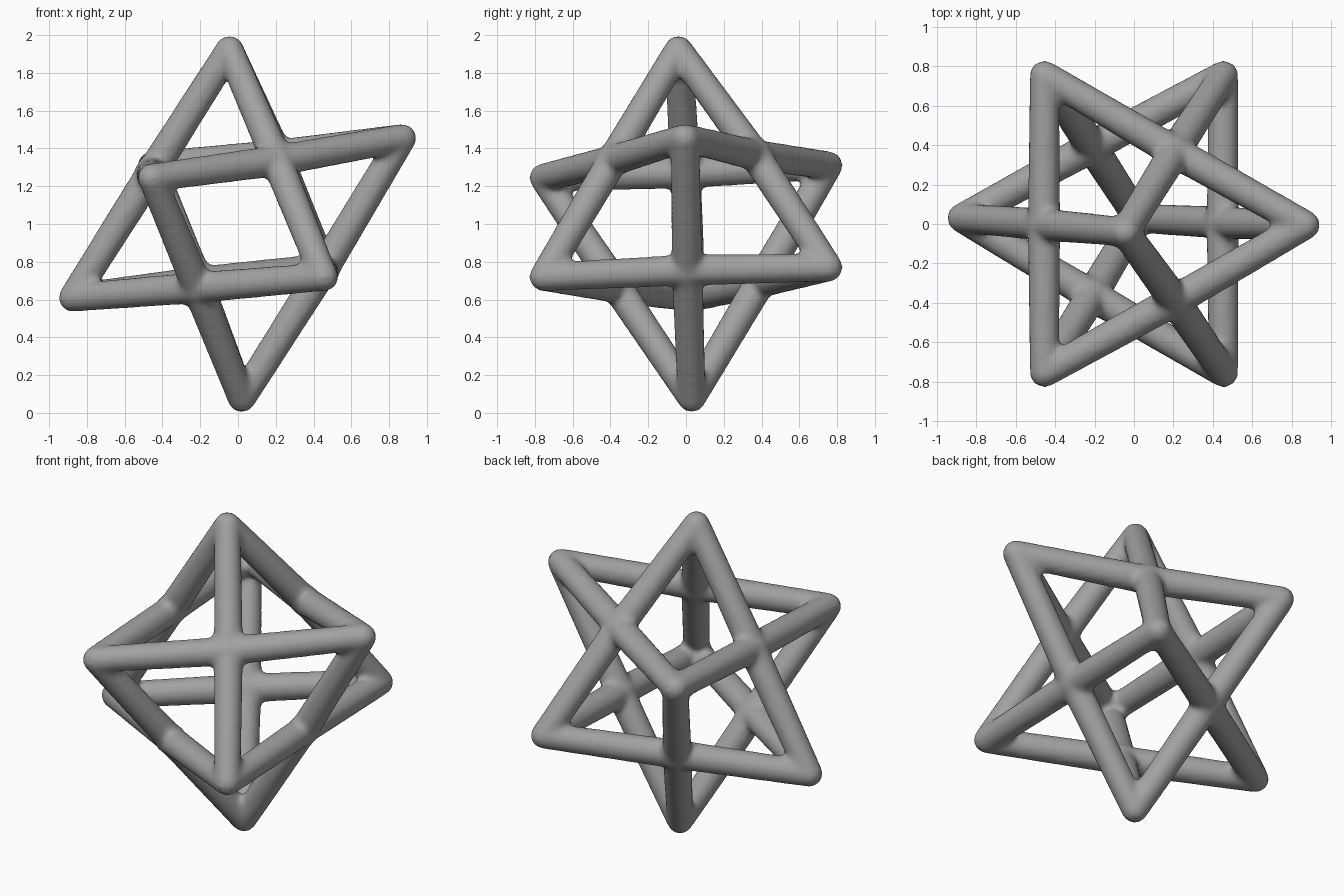
import bpy
import bmesh
from mathutils import Vector

if "Cube" in bpy.data.objects:
    bpy.data.objects.remove(bpy.data.objects["Cube"])

R_MID, R_TIP = 0.083, 0.075   # strut radius at crossings / at the points

grey = bpy.data.materials.new("plain grey")
grey.diffuse_color = (0.36, 0.36, 0.36, 1)
grey.use_nodes = True
grey.node_tree.nodes["Principled BSDF"].inputs["Base Color"].default_value = grey.diffuse_color

# Two interlocking, slightly tilted tetrahedra
upright = [Vector(p) for p in ((-0.045, -0.04, 1.922), (-0.875, 0.03, 0.61),
                               (0.455, -0.755, 0.72), (0.455, 0.755, 0.77))]
inverted = [Vector(p) for p in ((0.02, 0.03, 0.078), (0.87, -0.005, 1.455),
                                (-0.455, 0.755, 1.31), (-0.455, -0.755, 1.245))]

bm = bmesh.new()


def ball(p, r):
    ret = bmesh.ops.create_uvsphere(bm, u_segments=24, v_segments=16, radius=r)
    bmesh.ops.translate(bm, verts=ret["verts"], vec=p)


def strut(a, b, ra, rb):
    d = b - a
    ret = bmesh.ops.create_cone(bm, cap_ends=True, segments=24,
                                radius1=ra, radius2=rb, depth=d.length)
    rot = d.to_track_quat('Z', 'Y').to_matrix()
    bmesh.ops.rotate(bm, verts=ret["verts"], cent=(0, 0, 0), matrix=rot)
    bmesh.ops.translate(bm, verts=ret["verts"], vec=(a + b) / 2)


# Rounded points
for p in upright + inverted:
    ball(p, R_TIP)

# Each edge of one tetrahedron crosses the opposite-index edge of the other
for i in range(4):
    for j in range(i + 1, 4):
        k, m = [n for n in range(4) if n not in (i, j)]
        ends = (upright[i], upright[j], inverted[k], inverted[m])
        centre = sum(ends, Vector()) / 4
        ball(centre, R_MID * 1.08)
        for e in ends:
            strut(e, centre, R_TIP, R_MID)

me = bpy.data.meshes.new("star_frame")
bm.to_mesh(me)
bm.free()
frame = bpy.data.objects.new("star_frame", me)
bpy.context.collection.objects.link(frame)
me.materials.append(grey)

# Fuse the struts and soften the joints
rem = frame.modifiers.new("fuse", 'REMESH')
rem.mode = 'VOXEL'
rem.voxel_size = 0.018
rem.use_smooth_shade = True
sm = frame.modifiers.new("soften", 'SMOOTH')
sm.factor = 0.5
sm.iterations = 6
